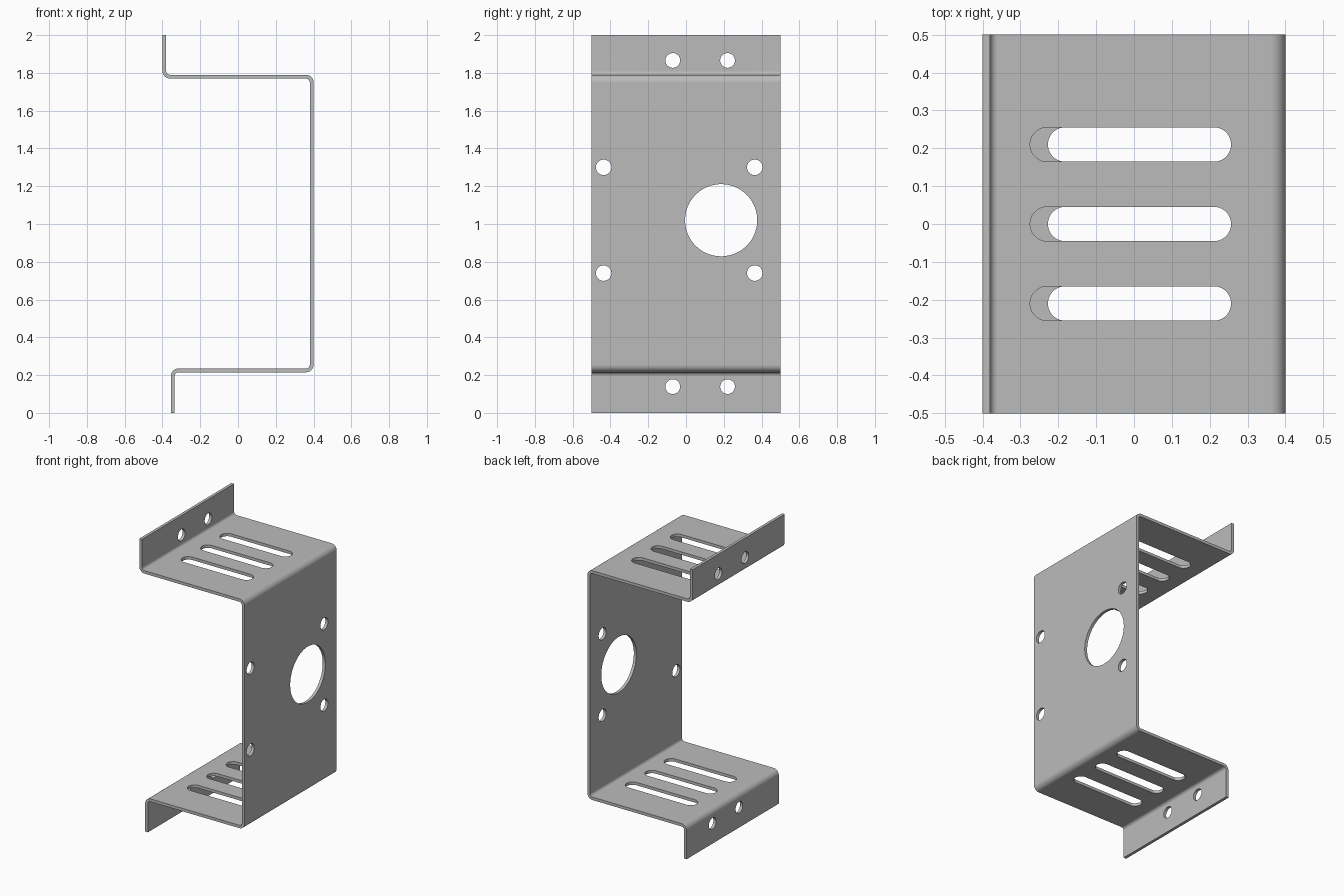
import bpy, bmesh
from math import pi, sin, cos, copysign, radians
from mathutils import Vector, Matrix

cube = bpy.data.objects.get("Cube")
if cube:
    bpy.data.objects.remove(cube, do_unlink=True)

HALF = 0.01          # half the sheet thickness
BEND = 0.03          # bend radius along the middle of the sheet
STEPS = 10           # segments per bend
DEPTH = 1.0

steel = bpy.data.materials.new("grey_steel")
steel.use_nodes = True
GREY = (0.5, 0.5, 0.5, 1)
steel.diffuse_color = GREY
steel.node_tree.nodes["Principled BSDF"].inputs["Base Color"].default_value = GREY


def make_object(name, bm):
    bmesh.ops.recalc_face_normals(bm, faces=bm.faces)
    mesh = bpy.data.meshes.new(name)
    bm.to_mesh(mesh)
    bm.free()
    obj = bpy.data.objects.new(name, mesh)
    bpy.context.collection.objects.link(obj)
    return obj


def sheet_stations(path):
    """Pairs of left and right points along a path with rounded bends."""
    pts = [Vector(p) for p in path]
    dirs = [(b - a).normalized() for a, b in zip(pts, pts[1:])]

    def end(p, d):
        n = Vector((-d.y, d.x)) * HALF
        return p + n, p - n

    pairs = [end(pts[0], dirs[0])]
    for corner, d1, d2 in zip(pts[1:-1], dirs, dirs[1:]):
        centre = corner + BEND * (d2 - d1)
        side = copysign(1, d1.x * d2.y - d1.y * d2.x)
        for i in range(STEPS + 1):
            a = i / STEPS * pi / 2
            u = d1 * sin(a) - d2 * cos(a)
            pairs.append((centre + u * (BEND - side * HALF),
                          centre + u * (BEND + side * HALF)))
    pairs.append(end(pts[-1], dirs[-1]))
    return pairs


# Bent sheet: lower flange, lower plate, web, upper plate, upper flange
path = [(-0.345, 0), (-0.345, 0.225), (0.39, 0.225),
        (0.39, 1.78), (-0.39, 1.78), (-0.39, 2)]
bm = bmesh.new()
rows = [[bm.verts.new((p.x, -DEPTH / 2, p.y)) for p in pair]
        for pair in sheet_stations(path)]
for (a, b), (c, d) in zip(rows, rows[1:]):
    bm.faces.new((a, b, d, c))
grown = bmesh.ops.extrude_face_region(bm, geom=bm.faces[:])["geom"]
bmesh.ops.translate(bm, vec=(0, DEPTH, 0),
                    verts=[v for v in grown if isinstance(v, bmesh.types.BMVert)])
bracket = make_object("bent_sheet_bracket", bm)
bracket.data.materials.append(steel)

# Cutters for all holes and slots
cut = bmesh.new()


def add_cutter(centre, radius, turn, stretch=0.0, segments=32):
    verts = bmesh.ops.create_cone(cut, cap_ends=True, segments=segments, radius1=radius,
                                  radius2=radius, depth=0.08)["verts"]
    bmesh.ops.rotate(cut, verts=verts, matrix=Matrix.Rotation(pi / segments, 3, "Z"))
    for v in verts:
        v.co.x += copysign(stretch, v.co.x)
    bmesh.ops.rotate(cut, verts=verts, matrix=turn)
    bmesh.ops.translate(cut, verts=verts, vec=centre)


ACROSS = Matrix.Rotation(pi / 2, 3, "Y")
UPRIGHT = Matrix.Identity(3)

# Vent slots in both plates
for x, z in ((-0.009, 1.78), (0.038, 0.225)):
    for y in (-0.21, 0, 0.21):
        add_cutter((x, y, z), 0.0455, UPRIGHT, stretch=0.22)

# Mounting holes in both flanges
for x, z in ((-0.39, 1.866), (-0.345, 0.139)):
    for y in (-0.07, 0.22):
        add_cutter((x, y, z), 0.039, ACROSS)

# Four screw holes and the large opening in the web
for y in (-0.436, 0.364):
    for z in (0.74, 1.3):
        add_cutter((0.39, y, z), 0.041, ACROSS)
add_cutter((0.39, 0.186, 1.02), 0.191, ACROSS, segments=64)

cutter = make_object("hole_cutter", cut)
cutter.hide_render = True

# Cut the openings, then drop the cutter
bpy.context.view_layer.objects.active = bracket
bracket.select_set(True)
holes = bracket.modifiers.new("holes", "BOOLEAN")
holes.operation = "DIFFERENCE"
holes.solver = "EXACT"
holes.object = cutter
bpy.ops.object.modifier_apply(modifier=holes.name)
bpy.data.objects.remove(cutter, do_unlink=True)

# Smooth bends and hole walls, flat plates
bpy.ops.object.shade_smooth_by_angle(angle=radians(30))
normals = bracket.modifiers.new("flat_plates", "WEIGHTED_NORMAL")
normals.keep_sharp = True
